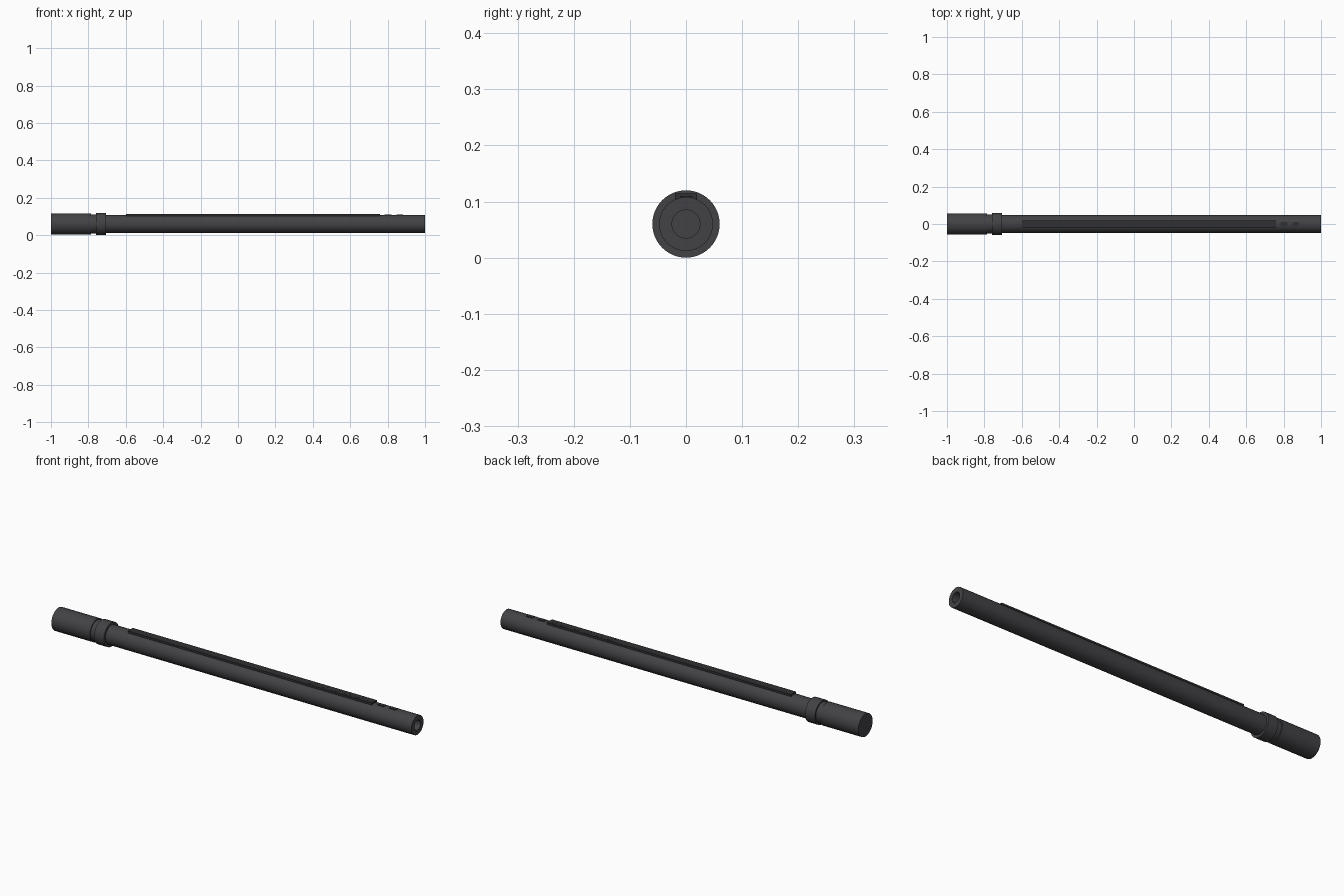
import bpy, bmesh, math

if "Cube" in bpy.data.objects:
    bpy.data.objects.remove(bpy.data.objects["Cube"])

AXIS_Z = 0.06


def material(name, rgb):
    m = bpy.data.materials.new(name)
    m.diffuse_color = (*rgb, 1)
    m.use_nodes = True
    m.node_tree.nodes["Principled BSDF"].inputs["Base Color"].default_value = m.diffuse_color
    return m


gunmetal = material("dark_grey_metal", (0.055, 0.054, 0.060))
black = material("black_metal", (0.03, 0.03, 0.033))


def finish(name, bm, mat, smooth):
    bmesh.ops.recalc_face_normals(bm, faces=bm.faces)
    me = bpy.data.meshes.new(name)
    bm.to_mesh(me)
    bm.free()
    ob = bpy.data.objects.new(name, me)
    bpy.context.collection.objects.link(ob)
    me.materials.append(mat)
    if smooth:
        bpy.ops.object.select_all(action='DESELECT')
        ob.select_set(True)
        bpy.context.view_layer.objects.active = ob
        bpy.ops.object.shade_smooth_by_angle(angle=math.radians(30))
    return ob


def lathe(name, profile, mat, sides=48):
    """Turn (x, radius) points around the long axis."""
    bm = bmesh.new()
    vs = [bm.verts.new((x, 0, AXIS_Z + r)) for x, r in profile]
    es = [bm.edges.new(p) for p in zip(vs, vs[1:])]
    bmesh.ops.spin(bm, geom=vs + es, cent=(0, 0, AXIS_Z), axis=(1, 0, 0),
                   angle=2 * math.pi, steps=sides)
    bmesh.ops.remove_doubles(bm, verts=bm.verts, dist=1e-5)
    return finish(name, bm, mat, True)


def box(name, x0, x1, half_w, z0, z1, mat):
    bm = bmesh.new()
    bmesh.ops.create_cube(bm, size=1)
    for v in bm.verts:
        v.co = (x0 if v.co.x < 0 else x1, math.copysign(half_w, v.co.y),
                z0 if v.co.z < 0 else z1)
    return finish(name, bm, mat, False)


# hollow main tube with blind bore
lathe("barrel_tube", [(-0.76, 0), (-0.76, 0.048), (1.0, 0.048),
                      (1.0, 0.025), (0.9, 0.025), (0.9, 0)], gunmetal)
# rear sleeve, neck and collar
lathe("rear_sleeve", [(-1.0, 0), (-1.0, 0.057), (-0.785, 0.057), (-0.785, 0)], gunmetal)
lathe("neck", [(-0.79, 0), (-0.79, 0.052), (-0.75, 0.052), (-0.75, 0)], gunmetal)
lathe("collar", [(-0.76, 0), (-0.76, 0.06), (-0.705, 0.06), (-0.705, 0)], gunmetal)

# flat rib along the top
box("top_rib", -0.6, 0.76, 0.02, 0.095, 0.114, black)

# row of vent plates towards the muzzle
for i in range(8):
    x = 0.418 + i * 0.064
    box(f"vent_{i + 1}", x - 0.0175, x + 0.0175, 0.01, 0.1, 0.1145 if x < 0.76 else 0.110, black)
